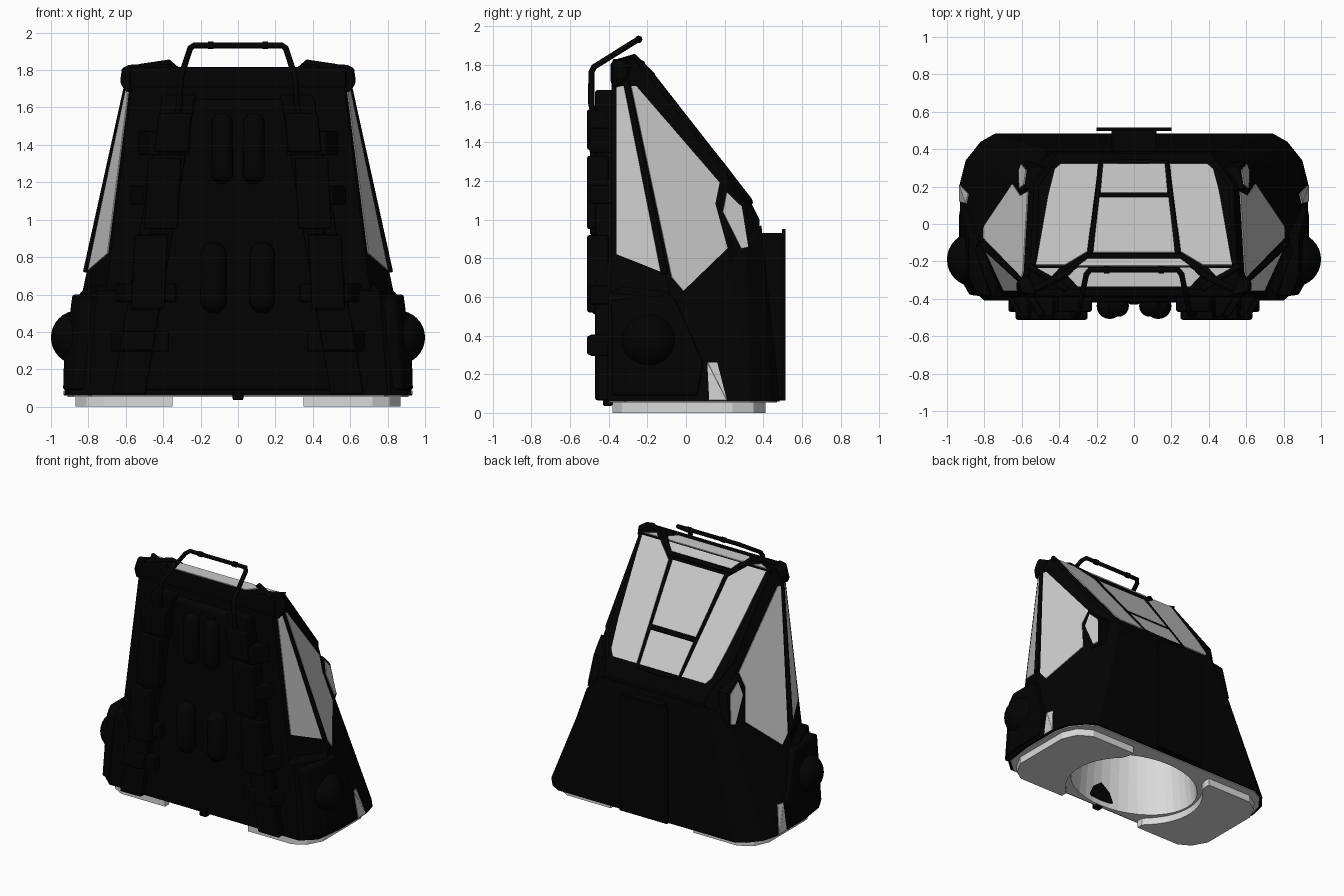
import bpy, bmesh, math
from mathutils import Vector
from mathutils.bvhtree import BVHTree

if "Cube" in bpy.data.objects:
    bpy.data.objects.remove(bpy.data.objects["Cube"], do_unlink=True)


def material(name, v):
    m = bpy.data.materials.new(name)
    m.use_nodes = True
    m.diffuse_color = (v, v, v, 1)
    m.node_tree.nodes["Principled BSDF"].inputs["Base Color"].default_value = (v, v, v, 1)
    return m


BLACK = material("black shell", 0.0008)
GLASS = material("pale glass", 0.59)
WHITE = material("off white base", 0.7)


def add(name, bm, mat, mirror=False, bevel=0.0, smooth=False):
    me = bpy.data.meshes.new(name)
    for f in bm.faces:
        f.smooth = smooth
    bm.to_mesh(me)
    bm.free()
    me.materials.append(mat)
    ob = bpy.data.objects.new(name, me)
    bpy.context.collection.objects.link(ob)
    if bevel:
        b = ob.modifiers.new("bevel", "BEVEL")
        b.width, b.segments, b.limit_method = bevel, 2, "ANGLE"
    if mirror:
        m = ob.modifiers.new("mirror", "MIRROR")
        m.use_clip = m.use_mirror_merge = False
    return ob


def hull(points, both=True):
    """Convex solid round the points, and their mirror images if both."""
    bm = bmesh.new()
    for x, y, z in points:
        bm.verts.new((x, y, z))
        if both:
            bm.verts.new((-x, y, z))
    bmesh.ops.convex_hull(bm, input=bm.verts)
    loose = [v for v in bm.verts if not v.link_faces]
    bmesh.ops.delete(bm, geom=loose, context="VERTS")
    bmesh.ops.dissolve_limit(bm, angle_limit=0.01, verts=bm.verts, edges=bm.edges)
    bmesh.ops.recalc_face_normals(bm, faces=bm.faces)
    return bm


def box(x0, x1, y0, y1, z0, z1, lean=0.0):
    """Box whose top is shifted sideways by lean."""
    return hull([(x + (lean if z == z1 else 0), y, z)
                 for x in (x0, x1) for y in (y0, y1) for z in (z0, z1)], False)


def flip(path):
    return [(-x, y, z) for x, y, z in path]


def tube(name, paths, radius):
    cu = bpy.data.curves.new(name, "CURVE")
    cu.dimensions, cu.bevel_depth, cu.bevel_resolution = "3D", radius, 2
    cu.use_fill_caps = True
    for path in paths:
        s = cu.splines.new("POLY")
        s.points.add(len(path) - 1)
        for p, co in zip(s.points, path):
            p.co = (*co, 1)
    cu.materials.append(BLACK)
    bpy.context.collection.objects.link(bpy.data.objects.new(name, cu))


# Upper cabin, flared lower skirt and raised rear corner window block
upper = hull([(0.555, -0.385, 1.81), (0.58, -0.323, 1.81), (0.543, -0.23, 1.81),
              (0.53, 0.20, 1.27), (0.44, 0.33, 1.10), (0.42, 0.38, 1.0),
              (0.714, -0.39, 0.55), (0.845, -0.07, 0.55), (0.725, 0.235, 0.55), (0.60, 0.39, 0.55)])
skirt_rim = [(0.80, -0.41), (0.90, -0.32), (0.93, -0.10), (0.93, 0.22), (0.90, 0.34), (0.82, 0.44), (0.74, 0.485)]
skirt = hull([(x, y, 0.06) for x, y in skirt_rim] +
             [(0.755, -0.40, 0.62), (0.85, -0.14, 0.60), (0.81, -0.04, 0.60),
              (0.655, 0.215, 0.80), (0.60, 0.31, 0.82), (0.46, 0.39, 0.97)])
block = hull([(0.864 - 0.332 * y - 0.184 * z - d, y, z) for d in (0, 0.09) for y, z in
              [(0.19, 1.18), (0.305, 1.08), (0.335, 0.84), (0.27, 0.82), (0.168, 1.04)]], False)
trees = [BVHTree.FromBMesh(b) for b in (upper, skirt, block)]
shells = [add("upper_cabin", upper, BLACK), add("lower_skirt", skirt, BLACK)]
add("rear_corner_frame", block, BLACK, True)


def pane(name, outline, from_top=False, mirror=True):
    """Thin plate laid on the shell; outline is (y, z) from the side or (x, y) from above."""
    ray = Vector((0, 0, -1)) if from_top else Vector((-1, 0, 0))
    pts = []
    for a, b in outline:
        start = Vector((a, b, 3)) if from_top else Vector((3, a, b))
        hits = [h for h in (t.ray_cast(start, ray)[0] for t in trees) if h]
        pts.append(min(hits, key=lambda h: (h - start).length))
    bm = bmesh.new()
    f = bm.faces.new([bm.verts.new(p) for p in pts])
    f.normal_update()
    if f.normal.dot(ray) > 0:
        f.normal_flip()
    bmesh.ops.translate(bm, verts=bm.verts, vec=f.normal * 0.006)
    ob = add(name, bm, GLASS, mirror)
    s = ob.modifiers.new("thickness", "SOLIDIFY")
    s.thickness, s.offset = 0.008, -1


# Side windows
pane("front_corner_window", [(-0.357, 1.69), (-0.318, 1.69), (-0.13, 0.73), (-0.357, 0.82)])
pane("large_side_window", [(-0.285, 1.69), (-0.26, 1.69), (0.172, 1.19), (0.15, 1.08),
                           (0.213, 0.85), (-0.015, 0.63), (-0.075, 0.70)])
pane("rear_corner_window", [(0.21, 1.14), (0.287, 1.065), (0.32, 0.858), (0.285, 0.85), (0.19, 1.04)])
pane("skirt_light_lower", [(0.11, 0.26), (0.21, 0.065), (0.12, 0.065)])
pane("skirt_light_upper", [(0.11, 0.26), (0.16, 0.26), (0.21, 0.065)])

# Roof windows
pane("outer_roof_window", [(0.19, 0.32), (0.39, 0.32), (0.425, 0.29), (0.46, 0.15), (0.525, -0.222),
                           (0.37, -0.222), (0.25, -0.15)], True)
pane("rear_roof_window", [(-0.165, 0.32), (0.165, 0.32), (0.18, 0.165), (-0.18, 0.165)], True, False)
pane("middle_roof_window", [(-0.185, 0.14), (0.185, 0.14), (0.22, -0.155), (-0.22, -0.155)], True, False)
pane("top_window_slope", [(-0.25, -0.19), (0.25, -0.19), (0.30, -0.227), (-0.30, -0.227)], True, False)
pane("top_window", [(-0.30, -0.233), (0.30, -0.233), (0.36, -0.27), (0.30, -0.335),
                    (-0.30, -0.335), (-0.36, -0.27)], True, False)
pane("top_corner_window", [(0.40, -0.236), (0.52, -0.236), (0.44, -0.28)], True)

# Window frames
frames = [
    [(0.585, -0.318, 1.75), (0.812, -0.11, 0.72)],
    [(0.537, -0.23, 1.80), (0.522, 0.20, 1.262), (0.435, 0.325, 1.095)],
    [(0.56, -0.225, 1.805), (0.36, -0.35, 1.815)],
    [(0.53, -0.35, 1.815), (0.37, -0.27, 1.84), (0.26, -0.175, 1.745), (0, -0.175, 1.745)],
    [(0.235, -0.175, 1.74), (0.175, 0.325, 1.1), (0, 0.33, 1.09)],
]
tube("window_frames", frames + [flip(f) for f in frames], 0.017)
tube("roof_crossbar", [[(-0.19, 0.152, 1.325), (0.19, 0.152, 1.325)]], 0.014)

# Top cap
add("cap_front", box(-0.58, 0.58, -0.39, -0.345, 1.70, 1.817), BLACK, bevel=0.015)
add("cap_corner", hull([(0.52, -0.39, 1.70), (0.60, -0.375, 1.68), (0.63, -0.355, 1.73), (0.63, -0.31, 1.74),
                        (0.62, -0.31, 1.815), (0.59, -0.37, 1.83), (0.52, -0.38, 1.835),
                        (0.56, -0.27, 1.81), (0.59, -0.31, 1.69), (0.52, -0.34, 1.7)], False),
    BLACK, True, 0.012)

# Side fenders with domes
add("fender", hull([(x + dx, y, z) for dx in (0, -0.08) for x, y, z in
                    [(0.84, -0.385, 0.58), (0.885, -0.28, 0.60), (0.885, -0.06, 0.60), (0.93, 0.09, 0.26),
                     (0.935, 0.06, 0.09), (0.935, -0.28, 0.09), (0.88, -0.38, 0.09), (0.93, -0.26, 0.26)]],
                   False), BLACK, True, 0.012)
bm = bmesh.new()
bmesh.ops.create_uvsphere(bm, u_segments=32, v_segments=16, radius=0.145)
bmesh.ops.translate(bm, verts=bm.verts, vec=(0.855, -0.19, 0.37))
add("side_dome", bm, BLACK, True, smooth=True)


# Front straps, pouches and bands
def strap_x(z):
    return 0.31 + 0.17 * (1.68 - z)


add("front_panel", hull([(0.27, -0.42, 1.62), (0.50, -0.42, 0.09), (0.27, -0.36, 1.66), (0.50, -0.36, 0.09)]),
    BLACK, bevel=0.01)
add("front_strap", box(strap_x(0.07) - 0.09, strap_x(0.07) + 0.09, -0.47, -0.37, 0.065, 1.67, -0.27),
    BLACK, True, 0.012)
for i, (z0, z1) in enumerate([(1.36, 1.57), (0.95, 1.33), (0.52, 0.92), (0.30, 0.40)]):
    x = strap_x((z0 + z1) / 2)
    add(f"pouch_{i + 1}", box(x - 0.08, x + 0.1, -0.512, -0.4, z0, z1, -0.02), BLACK, True, 0.012)
for i, (x0, x1, z, h) in enumerate([(0.26, 0.54, 1.41, 0.065), (0.42, 0.58, 1.13, 0.05), (0.36, 0.52, 0.94, 0.02),
                                    (0.33, 0.66, 0.61, 0.05), (0.37, 0.69, 0.35, 0.055)]):
    outline = [(x0, -0.47), (x1 - 0.07, -0.5), (x1, -0.38), (x0, -0.38)]
    add(f"band_{i + 1}", hull([(a, b, z + s) for a, b in outline for s in (-h, h)], False), BLACK, True, 0.01)

# Rounded front cushions
for name, x, r, z0, z1 in [("upper_cushion", 0.085, 0.058, 1.19, 1.57), ("lower_cushion", 0.13, 0.07, 0.5, 0.88)]:
    bm = bmesh.new()
    bmesh.ops.create_uvsphere(bm, u_segments=20, v_segments=12, radius=r)
    for v in bm.verts:
        v.co.z += (z1 - r if v.co.z > 0 else z0 + r)
        v.co.x += x
        v.co.y -= 0.438
    add(name, bm, BLACK, True, smooth=True)

# Carrying handle
side = [(0.34, -0.47, 1.5), (0.315, -0.49, 1.6), (0.305, -0.49, 1.76), (0.297, -0.475, 1.79), (0.255, -0.27, 1.918),
        (0.235, -0.245, 1.932)]
tube("handle", [side + flip(side)[::-1]], 0.016)
grip = [(0.13, -0.245, 1.932), (0.16, -0.245, 1.932)]
tube("handle_collars", [grip, flip(grip)], 0.02)

# Rear spine
add("rear_spine", box(-0.12, 0.12, 0.37, 0.505, 0.065, 0.93), BLACK, bevel=0.01)
add("rear_flange", box(-0.2, 0.2, 0.497, 0.515, 0.065, 0.95), BLACK)
add("front_nub", box(-0.03, 0.03, -0.43, -0.38, 0.035, 0.09), BLACK, bevel=0.01)

# Underside plate and foot pads
plate = add("underside_plate", hull([(x * 0.98, y * 0.97, z) for x, y in skirt_rim for z in (0.053, 0.065)]), WHITE)
rim = [(0.72, -0.38), (0.81, -0.33), (0.87, -0.22), (0.87, 0.24), (0.82, 0.35), (0.72, 0.41)]
arc = [(max(0.35, 0.51 * math.sqrt(max(0, 1 - (y / 0.45) ** 2))), y)
       for y in [0.41 - 0.79 * i / 16 for i in range(17)]]
bm = bmesh.new()
pad = bm.faces.new([bm.verts.new((x, y, 0)) for x, y in rim + arc])
top = bmesh.ops.extrude_face_region(bm, geom=[pad])["geom"]
bmesh.ops.translate(bm, verts=[g for g in top if isinstance(g, bmesh.types.BMVert)], vec=(0, 0, 0.06))
bmesh.ops.recalc_face_normals(bm, faces=bm.faces)
add("foot_pad", bm, WHITE, True)


# Oval hollow in the underside, with its lining
def drum(scale, z0, z1):
    bm = bmesh.new()
    bmesh.ops.create_cone(bm, cap_ends=True, segments=40, radius1=scale, radius2=scale * 0.82, depth=z1 - z0)
    bmesh.ops.scale(bm, verts=bm.verts, vec=(0.5, 0.38, 1))
    bmesh.ops.translate(bm, verts=bm.verts, vec=(0, 0, (z0 + z1) / 2))
    return bm


cutter = add("hollow_cutter", drum(1, 0, 0.9), BLACK)
cutter.hide_render = True
cutter.display_type = "WIRE"
for ob in shells + [plate]:
    b = ob.modifiers.new("hollow", "BOOLEAN")
    b.operation, b.object, b.solver = "DIFFERENCE", cutter, "EXACT"
bm = drum(0.985, 0.055, 0.89)
bmesh.ops.delete(bm, geom=[f for f in bm.faces if f.normal.z < -0.9], context="FACES_ONLY")
bmesh.ops.reverse_faces(bm, faces=bm.faces)
add("cabin_lining", bm, WHITE)
